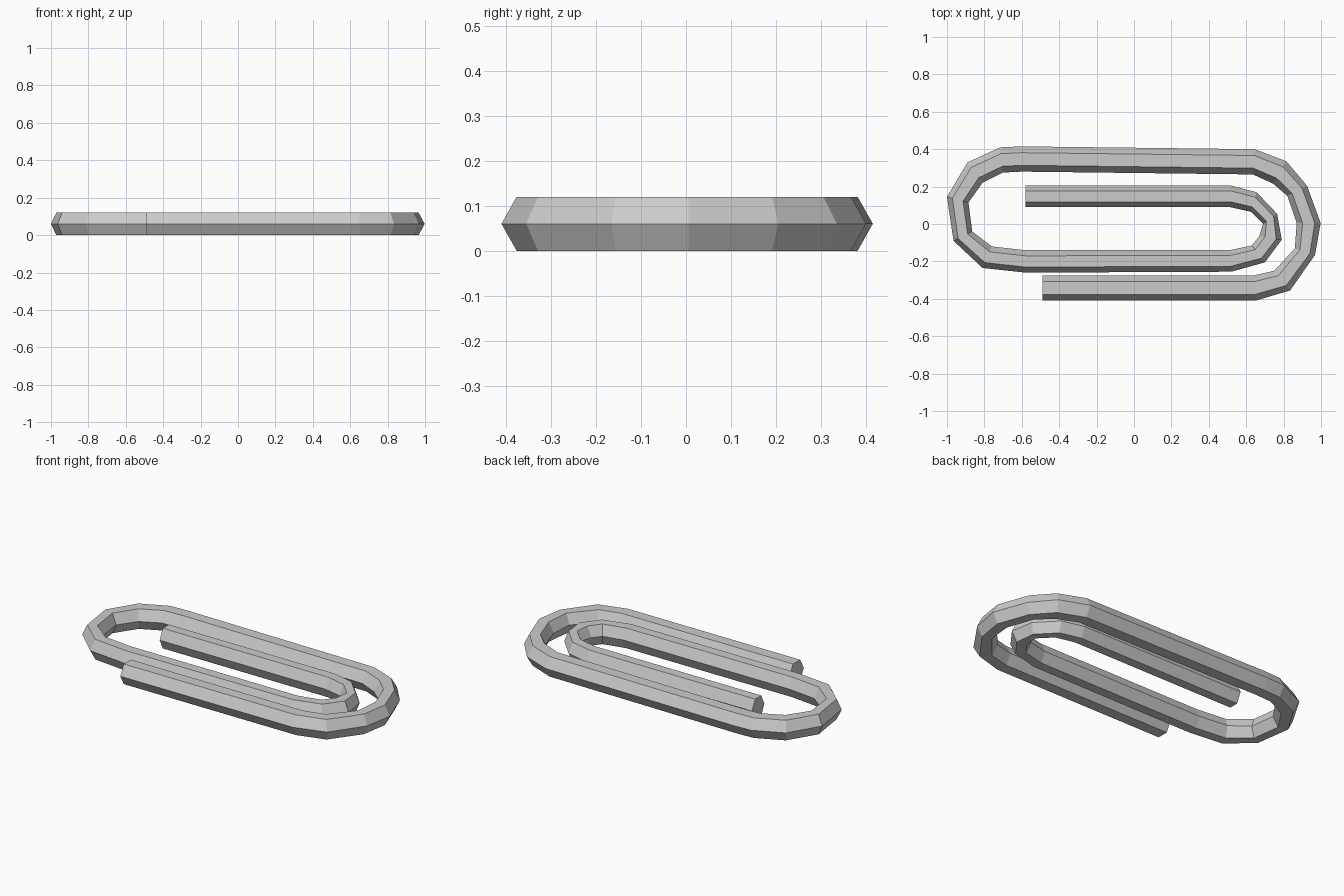
import bpy, bmesh
from mathutils import Vector

HEIGHT = 0.12

# Outer and inner side of the hexagonal wire at each bend, from outer end to inner end
STATIONS = [
    ((-0.49, -0.41), (-0.49, -0.275)),
    ((0.65, -0.41), (0.64, -0.275)),
    ((0.835, -0.355), (0.75, -0.25)),
    ((0.968, -0.165), (0.86, -0.13)),
    ((0.998, 0.005), (0.87, 0.005)),
    ((0.925, 0.205), (0.82, 0.15)),
    ((0.815, 0.335), (0.745, 0.215)),
    ((0.645, 0.40), (0.635, 0.265)),
    ((-0.60, 0.415), (-0.60, 0.28)),
    ((-0.715, 0.41), (-0.70, 0.275)),
    ((-0.89, 0.33), (-0.81, 0.22)),
    ((-1.0, 0.145), (-0.885, 0.115)),
    ((-0.965, -0.09), (-0.865, -0.04)),
    ((-0.81, -0.235), (-0.76, -0.12)),
    ((-0.58, -0.26), (-0.58, -0.14)),
    ((0.52, -0.255), (0.51, -0.14)),
    ((0.70, -0.205), (0.63, -0.115)),
    ((0.79, -0.085), (0.67, -0.065)),
    ((0.765, 0.055), (0.69, 0.0)),
    ((0.655, 0.17), (0.625, 0.065)),
    ((0.52, 0.205), (0.515, 0.09)),
    ((-0.58, 0.205), (-0.58, 0.09)),
]

# Hexagon section: (fraction from outer to inner side, fraction of height)
SECTION = [(0, 0.5), (0.25, 1), (0.75, 1), (1, 0.5), (0.75, 0), (0.25, 0)]


def section_ring(bm, outer, inner):
    a, b = Vector(outer), Vector(inner)
    return [bm.verts.new((*a.lerp(b, t), h * HEIGHT)) for t, h in SECTION]


# Bent wire: loft the sections and cap both ends
bm = bmesh.new()
rings = [section_ring(bm, o, i) for o, i in STATIONS]
for r, s in zip(rings, rings[1:]):
    for k in range(6):
        n = (k + 1) % 6
        bm.faces.new((r[k], r[n], s[n], s[k]))
bm.faces.new(rings[0])
bm.faces.new(rings[-1])
bmesh.ops.recalc_face_normals(bm, faces=bm.faces)

mesh = bpy.data.meshes.new("bent_wire")
bm.to_mesh(mesh)
bm.free()
bpy.context.collection.objects.link(bpy.data.objects.new("bent_wire", mesh))
